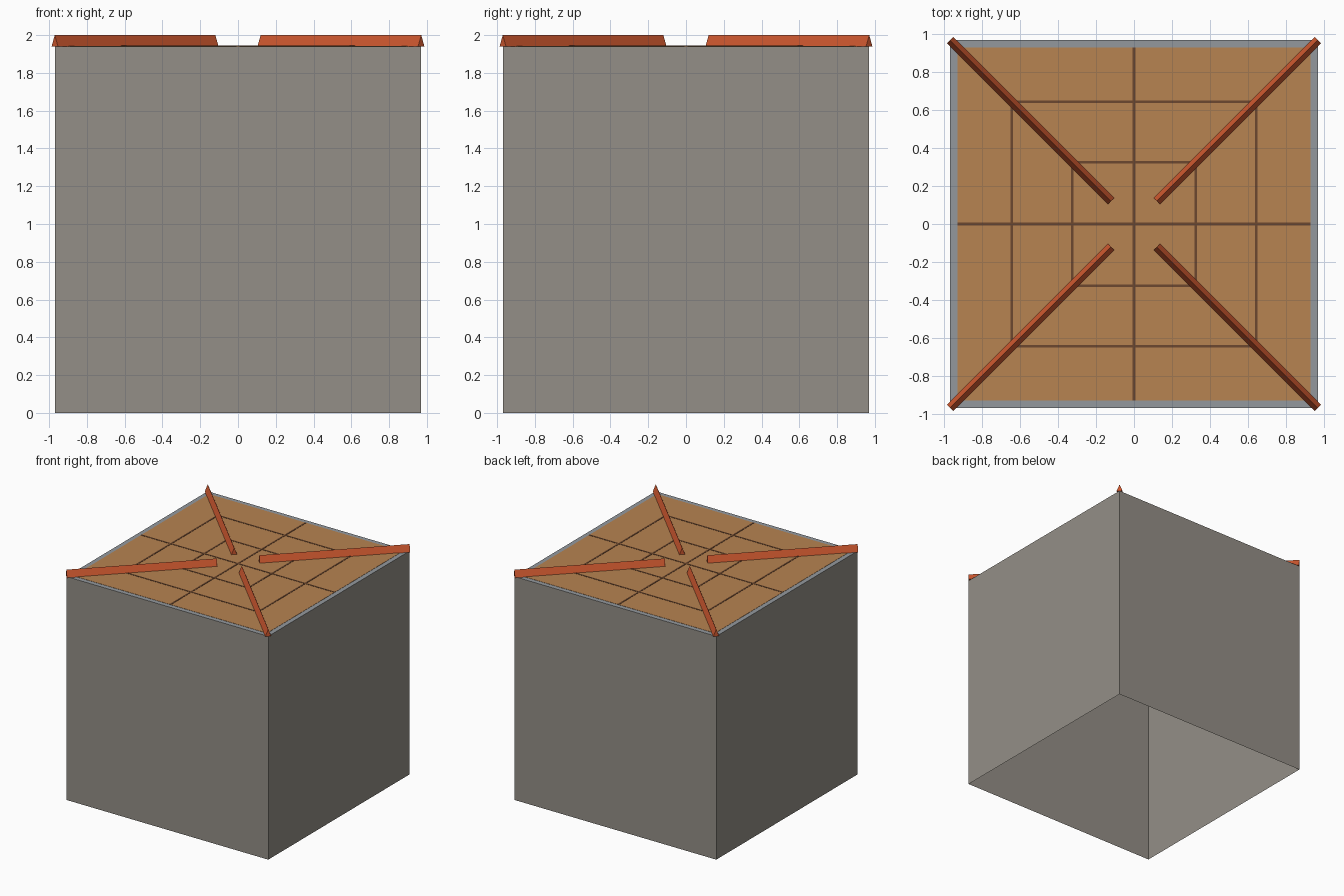
import bpy, bmesh, math
from mathutils import Matrix, Vector

if "Cube" in bpy.data.objects:
    bpy.data.objects.remove(bpy.data.objects["Cube"])

HALF = 0.97      # half width of the block
TOP = 1.94       # height of the block
DECK = 0.93      # half width of the deck


def material(name, rgb):
    """Flat material from 0-255 display values."""
    linear = [((c / 255 + 0.055) / 1.055) ** 2.4 for c in rgb] + [1]
    m = bpy.data.materials.new(name)
    m.use_nodes = True
    m.diffuse_color = linear
    m.node_tree.nodes["Principled BSDF"].inputs["Base Color"].default_value = linear
    return m


wall_grey = material("warm grey", (148, 143, 135))
rim_grey = material("blue grey", (148, 153, 158))
tan = material("tan", (183, 131, 81))
brown = material("dark brown", (108, 71, 46))
rust = material("rust orange", (206, 88, 47))


def finish(name, bm, *mats):
    mesh = bpy.data.meshes.new(name)
    bm.to_mesh(mesh)
    bm.free()
    for m in mats:
        mesh.materials.append(m)
    obj = bpy.data.objects.new(name, mesh)
    bpy.context.collection.objects.link(obj)
    return obj


def box(name, size, centre, mat):
    bm = bmesh.new()
    bmesh.ops.create_cube(bm, size=1, matrix=Matrix.Translation(centre) @ Matrix.Diagonal((*size, 1)))
    return finish(name, bm, mat)


# Hollow block: thin walls, open underneath, with a different grey on top
bm = bmesh.new()
bmesh.ops.create_cube(bm, size=1, matrix=Matrix.Translation((0, 0, TOP / 2))
                      @ Matrix.Diagonal((2 * HALF, 2 * HALF, TOP, 1)))
bm.normal_update()
bmesh.ops.delete(bm, geom=[f for f in bm.faces if f.normal.z < -0.5], context='FACES_ONLY')
for f in bm.faces:
    f.material_index = 1 if f.normal.z > 0.5 else 0
finish("block", bm, wall_grey, rim_grey)

# Thin deck covering the top
box("deck", (2 * DECK, 2 * DECK, 0.002), (0, 0, TOP + 0.001), tan)

# Seams on the deck: a centre cross and two concentric squares
SEAM = 0.014
seam_z = TOP + 0.0025
box("seam_cross_x", (2 * DECK, SEAM, 0.003), (0, 0, seam_z), brown)
box("seam_cross_y", (SEAM, 2 * DECK, 0.003), (0, 0, seam_z), brown)
for ring, r in (("inner", 0.325), ("outer", 0.645)):
    for side, s in (("plus", 1), ("minus", -1)):
        box(f"seam_{ring}_x_{side}", (2 * r, SEAM, 0.003), (0, s * r, seam_z), brown)
        box(f"seam_{ring}_y_{side}", (SEAM, 2 * r, 0.003), (s * r, 0, seam_z), brown)

# Triangular ridge along each diagonal
START, END = 0.12 * math.sqrt(2), HALF * math.sqrt(2)
PROFILE = ((-0.024, TOP), (0.024, TOP), (0, 2.0))
for i, name in enumerate(("back_left", "back_right", "front_right", "front_left")):
    bm = bmesh.new()
    inner = bm.faces.new([bm.verts.new((START, y, z)) for y, z in PROFILE])
    ext = bmesh.ops.extrude_face_region(bm, geom=[inner], use_keep_orig=True)
    bmesh.ops.translate(bm, vec=Vector((END - START, 0, 0)),
                        verts=[v for v in ext["geom"] if isinstance(v, bmesh.types.BMVert)])
    bmesh.ops.recalc_face_normals(bm, faces=bm.faces)
    bmesh.ops.rotate(bm, verts=bm.verts, matrix=Matrix.Rotation(math.pi * (0.25 + i * 0.5), 3, 'Z'))
    finish(f"ridge_{name}", bm, rust)
